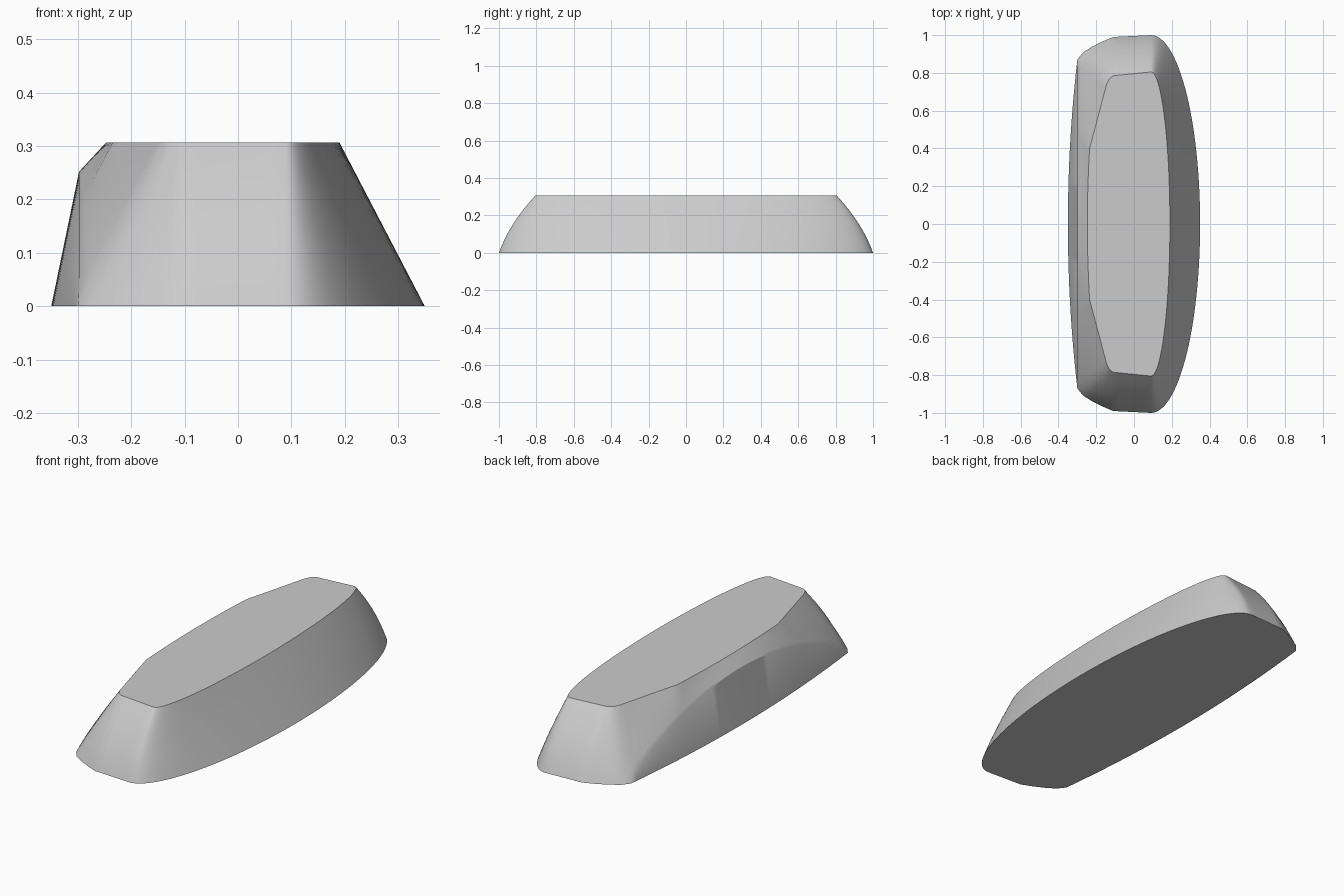
import bpy
import bmesh
import math
from mathutils import Vector

if "Cube" in bpy.data.objects:
    bpy.data.objects.remove(bpy.data.objects["Cube"], do_unlink=True)

HEIGHT = 0.307
LEVELS = 8


def along(points, s):
    """Point at fraction s (0 to 1) of a path with evenly timed corners."""
    f = s * (len(points) - 1)
    i = min(int(f), len(points) - 2)
    return Vector(points[i]).lerp(Vector(points[i + 1]), f - i)


def column(base, mid, top):
    """Vertical run of points: foot, crease, then a bulging wall to the rim."""
    foot = Vector((base[0], base[1], 0))
    mid, rim = Vector(mid), Vector((top[0], top[1], HEIGHT))
    run = [foot]
    for k in range(LEVELS + 1):
        t = k / LEVELS
        p = mid.lerp(rim, t)
        p.y += 0.45 * max(0, mid.y - rim.y) * t * (1 - t)
        run.append(p)
    return run


def plain(base, top):
    return column(base, (base[0], base[1], 0), top)


half = []

# Long rounded side
for i in range(33):
    a = math.pi / 2 * i / 32
    half.append(plain((0.09 + 0.26 * math.cos(a), math.sin(a)),
                      (0.09 + 0.10 * math.cos(a), 0.805 * math.sin(a))))

# Blunt end
for i in range(1, 7):
    s = i / 6
    half.append(plain(along([(0.09, 1.0), (-0.11, 0.99)], s),
                      along([(0.09, 0.805), (-0.11, 0.785)], s)))

# Rounded corner
for i in range(1, 9):
    s = i / 8
    half.append(plain(along([(-0.11, 0.99), (-0.165, 0.967), (-0.22, 0.94),
                             (-0.27, 0.908), (-0.3, 0.87)], s),
                      along([(-0.11, 0.785), (-0.13, 0.77), (-0.145, 0.74)], s)))

# Flatter side: arched lower panel with a chamfer above
for i in range(1, 25):
    v = 1 - i / 24
    y = 0.74 * v
    if y > 0.4:
        x = -0.235 + 0.09 * (y - 0.4) / 0.34
    else:
        x = -0.247 + 0.012 * (y / 0.4) ** 2
    arch = 0.252 * (1 - v * v) ** 0.85
    half.append(column((-0.35 + 0.05 * v * v, 0.87 * v),
                       (-0.298, 0.87 * v, arch), (x, y)))

# Mirror front to back and skin the columns
mirrored = [[Vector((p.x, -p.y, p.z)) for p in c] for c in half[-2:0:-1]]
bm = bmesh.new()
cols = [[bm.verts.new(p) for p in c] for c in half + mirrored]
for a, b in zip(cols, cols[1:] + cols[:1]):
    for k in range(LEVELS + 1):
        bm.faces.new((a[k], b[k], b[k + 1], a[k + 1]))
bm.faces.new([c[-1] for c in cols])
bm.faces.new([c[0] for c in reversed(cols)])
bmesh.ops.remove_doubles(bm, verts=bm.verts, dist=0.0001)
bmesh.ops.recalc_face_normals(bm, faces=bm.faces)

mesh = bpy.data.meshes.new("faceted_block")
bm.to_mesh(mesh)
bm.free()
block = bpy.data.objects.new("faceted_block", mesh)
bpy.context.collection.objects.link(block)

# Plain grey material
grey = bpy.data.materials.new("light grey")
grey.use_nodes = True
color = (0.6, 0.6, 0.6, 1)
grey.diffuse_color = color
grey.node_tree.nodes["Principled BSDF"].inputs["Base Color"].default_value = color
mesh.materials.append(grey)

bpy.context.view_layer.objects.active = block
block.select_set(True)
bpy.ops.object.shade_smooth_by_angle(angle=math.radians(28))
